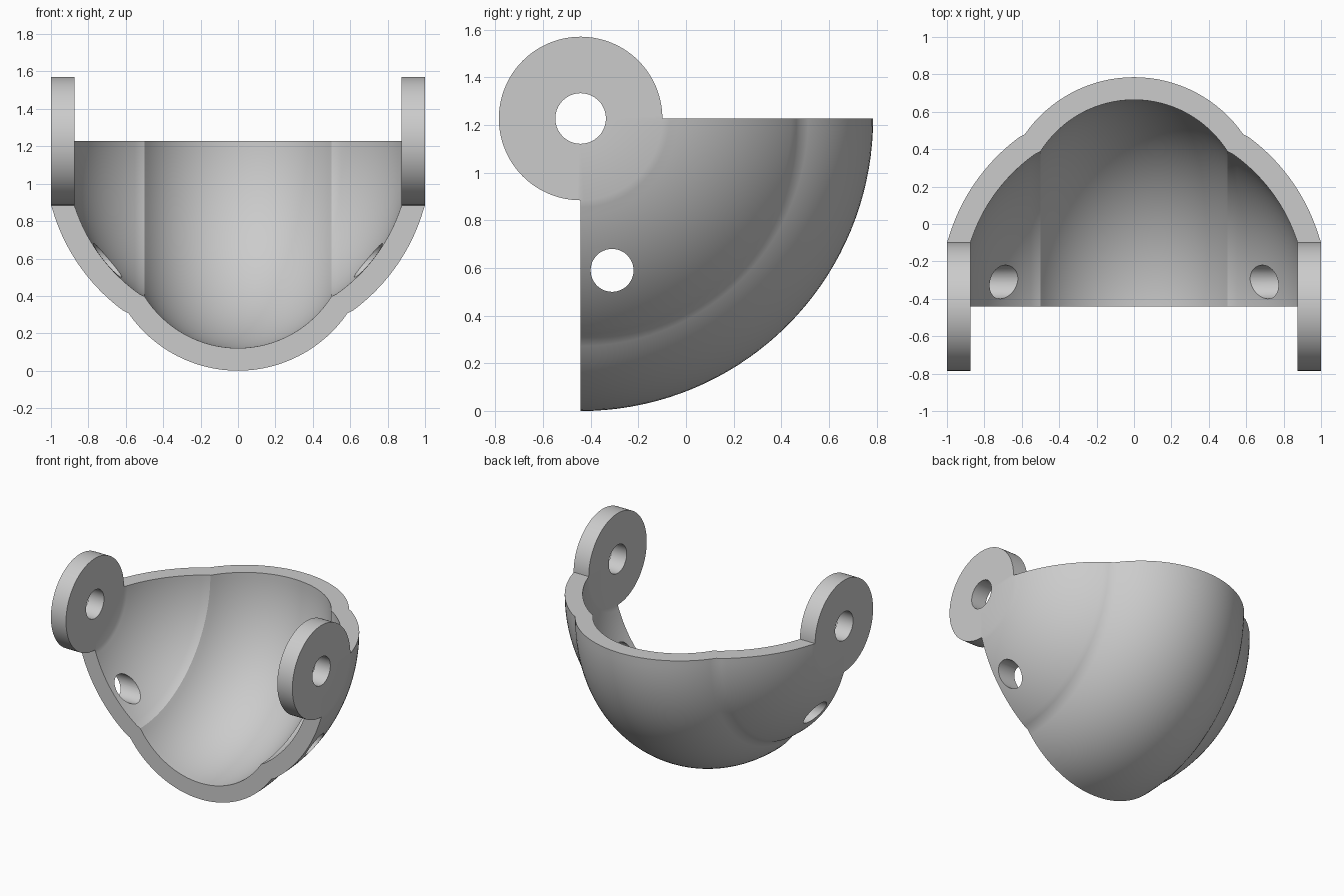
import bpy, bmesh
from math import sin, cos, asin, pi, tau, radians
from mathutils import Matrix

if "Cube" in bpy.data.objects:
    bpy.data.objects.remove(bpy.data.objects["Cube"])

AXIS_Y, AXIS_Z = -0.442, 1.227      # pivot axis, parallel to x
LUG_R, BORE_R = 0.343, 0.106
LUG_IN, LUG_OUT = 0.875, 1.0
QUARTER = 36                        # steps in a quarter turn

grey = bpy.data.materials.new("light grey")
grey.use_nodes = True
grey.diffuse_color = (0.6, 0.6, 0.6, 1)
grey.node_tree.nodes["Principled BSDF"].inputs["Base Color"].default_value = (0.6, 0.6, 0.6, 1)


def arc(centre, radius, x0, x1, steps):
    """Profile points (x, distance from axis) from x0 to x1 on a circle."""
    t0, t1 = asin(x0 / radius), asin(x1 / radius)
    ts = [t0 + (t1 - t0) * i / steps for i in range(steps + 1)]
    return [(radius * sin(t), centre + radius * cos(t)) for t in ts]


def skin(bump_r, side_c, side_r, groove_x, end_x):
    """Full symmetric profile: central bump flanked by two wider arcs."""
    half = arc(0.516, bump_r, 0, groove_x, 16) + arc(side_c, side_r, groove_x, end_x, 20)[1:]
    half[-1] = (end_x, LUG_R)
    return [(-x, r) for x, r in reversed(half[1:])] + half


def place(x, r, step):
    a = step / QUARTER * pi / 2
    return (x, AXIS_Y + r * sin(a), AXIS_Z - r * cos(a))


bm = bmesh.new()


def sweep(profile, first, last):
    """Turn an open profile about the pivot axis."""
    rows = [[bm.verts.new(place(x, r, s)) for x, r in profile]
            for s in range(first, last + 1)]
    for a, b in zip(rows, rows[1:]):
        for i in range(len(profile) - 1):
            bm.faces.new((a[i], a[i + 1], b[i + 1], b[i]))
    return rows


# Curved shell: outer and inner skins over a quarter turn, closed at both ends
outer = sweep(skin(0.711, 0.074, 1.034, 0.585, LUG_OUT), 0, QUARTER)
inner = sweep(skin(0.59, 0.066, 0.917, 0.5, LUG_IN), 0, QUARTER)
for end in (0, -1):
    o, n = outer[end], inner[end]
    for i in range(len(o) - 1):
        bm.faces.new((o[i], o[i + 1], n[i + 1], n[i]))

# Pierced round lugs; the rim is left open where the shell joins
for side in (-1, 1):
    a, b = side * LUG_IN, side * LUG_OUT
    sweep([(a, LUG_R), (a, BORE_R), (b, BORE_R), (b, LUG_R)], 0, 4 * QUARTER)
    sweep([(a, LUG_R), (b, LUG_R)], QUARTER, 4 * QUARTER)

bmesh.ops.remove_doubles(bm, verts=bm.verts, dist=0.0005)
bmesh.ops.recalc_face_normals(bm, faces=bm.faces)
mesh = bpy.data.meshes.new("hinged_shell")
bm.to_mesh(mesh)
bm.free()
mesh.materials.append(grey)
shell = bpy.data.objects.new("hinged_shell", mesh)
bpy.context.collection.objects.link(shell)

# Straight cross hole through both cheeks
bm = bmesh.new()
bmesh.ops.create_cone(bm, cap_ends=True, segments=48, radius1=0.09, radius2=0.09, depth=2.4,
                      matrix=Matrix.Translation((0, -0.31, 0.59)) @ Matrix.Rotation(pi / 2, 4, "Y"))
cut_mesh = bpy.data.meshes.new("hole_cutter")
bm.to_mesh(cut_mesh)
bm.free()
cut_mesh.materials.append(grey)
cutter = bpy.data.objects.new("hole_cutter", cut_mesh)
cutter.hide_render = True
bpy.context.collection.objects.link(cutter)

mod = shell.modifiers.new("cheek_holes", "BOOLEAN")
mod.operation = "DIFFERENCE"
mod.solver = "EXACT"
mod.object = cutter
for ob in bpy.context.selected_objects:
    ob.select_set(False)
bpy.context.view_layer.objects.active = shell
shell.select_set(True)
bpy.ops.object.modifier_apply(modifier=mod.name)
bpy.data.objects.remove(cutter)
bpy.ops.object.shade_smooth_by_angle(angle=radians(30))
